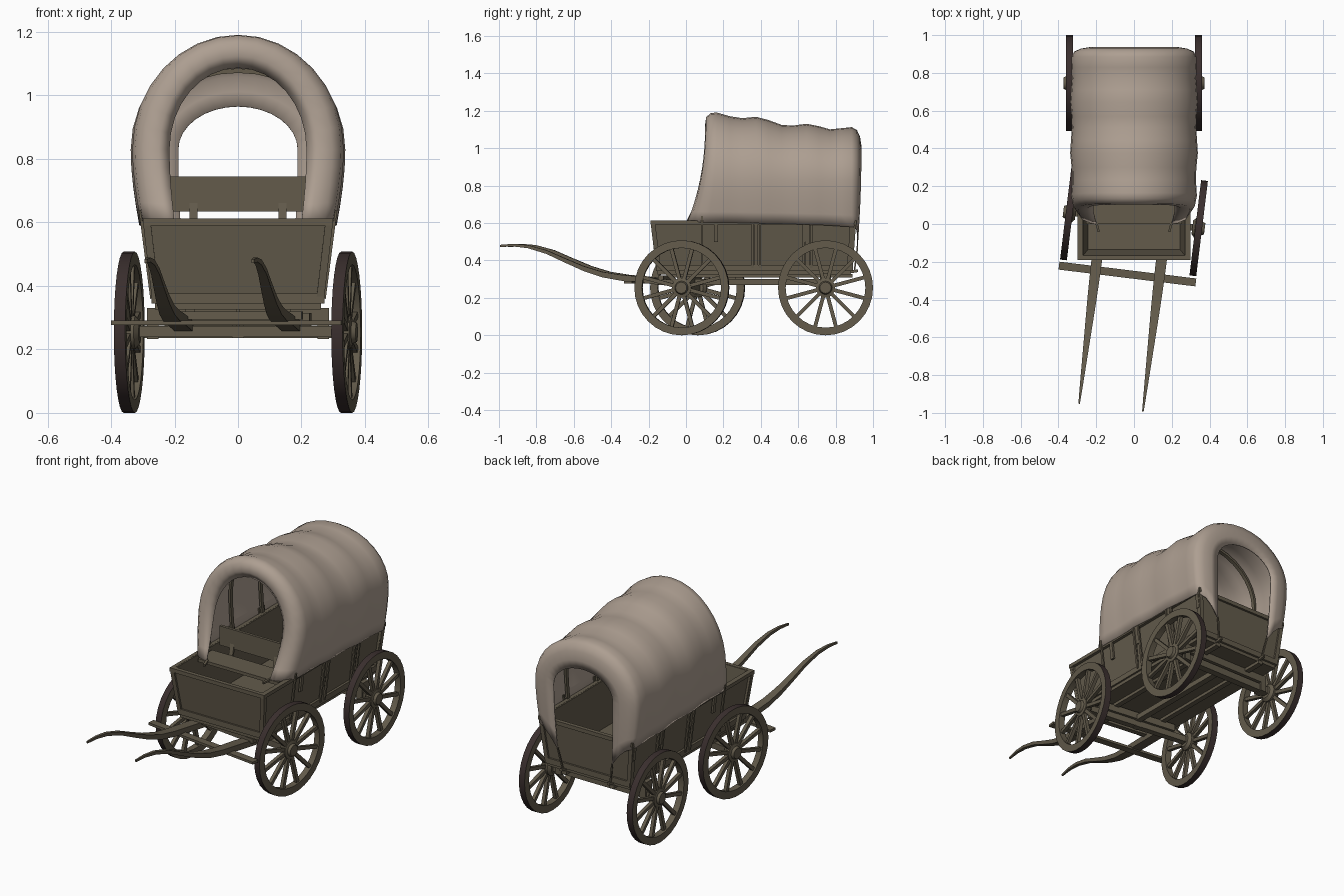
import bpy, bmesh, math
from mathutils import Vector, Matrix

if "Cube" in bpy.data.objects:
    bpy.data.objects.remove(bpy.data.objects["Cube"])

def mat(name, rgb):
    m = bpy.data.materials.new(name)
    m.diffuse_color = (*rgb, 1)
    m.use_nodes = True
    m.node_tree.nodes["Principled BSDF"].inputs["Base Color"].default_value = m.diffuse_color
    return m

WOOD = mat("weathered wood", (.125, .105, .071))
TYRE = mat("dark tyre", (.042, .028, .027))
CANVAS = mat("canvas", (.42, .345, .285))
I = Matrix.Identity(4)

def finish(name, bm, mats, M=I, angle=35, recalc=True):
    if recalc:
        bmesh.ops.recalc_face_normals(bm, faces=bm.faces)
    me = bpy.data.meshes.new(name)
    bm.to_mesh(me)
    bm.free()
    for m in mats:
        me.materials.append(m)
    me.shade_smooth()
    me.set_sharp_from_angle(angle=math.radians(angle))
    ob = bpy.data.objects.new(name, me)
    ob.matrix_world = M
    bpy.context.collection.objects.link(ob)
    return ob

def add_loft(bm, loops, caps=True, closed=True):
    rows = [[bm.verts.new(p) for p in l] for l in loops]
    n = len(rows[0])
    for a, b in zip(rows, rows[1:]):
        for i in range(n if closed else n - 1):
            j = (i + 1) % n
            bm.faces.new((a[i], a[j], b[j], b[i]))
    if caps:
        bm.faces.new(rows[0])
        bm.faces.new(rows[-1])

def add_beam(bm, p, q, w, h):
    p, q = Vector(p), Vector(q)
    d = (q - p).normalized()
    s = d.cross(Vector((0, 0, 1))) if abs(d.z) < .8 else Vector((1, 0, 0)) - d * d.x
    s.normalize()
    t = s.cross(d)
    add_loft(bm, [[c + s * w / 2 * a + t * h / 2 * b
                   for a, b in ((-1, -1), (1, -1), (1, 1), (-1, 1))] for c in (p, q)])

def beams(name, items, M=I, m=WOOD):
    bm = bmesh.new()
    for it in items:
        add_beam(bm, *it)
    return finish(name, bm, [m], M)

def add_lathe(bm, prof, n, closed):
    rings = []
    for k in range(n):
        a = math.tau * k / n
        rings.append([bm.verts.new((x, r * math.cos(a), r * math.sin(a))) for r, x in prof])
    m = len(prof)
    for k in range(n):
        a, b = rings[k], rings[(k + 1) % n]
        for i in range(m if closed else m - 1):
            j = (i + 1) % m
            bm.faces.new((a[i], a[j], b[j], b[i]))
    if not closed:
        bm.faces.new([r[0] for r in rings])
        bm.faces.new([r[-1] for r in rings])

# Wheels: rim with dark tread, twelve spokes, stepped hub
R = .254
def wheel(name, M):
    bm = bmesh.new()
    add_lathe(bm, [(.213, -.018), (R, -.018), (R, .018), (.213, .018)], 32, True)
    for f in bm.faces:
        c = f.calc_center_median()
        f.material_index = int(math.hypot(c.y, c.z) > .245)
    add_lathe(bm, [(.035, -.034), (.052, -.02), (.052, .014), (.036, .018), (.03, .032)], 16, False)
    for k in range(12):
        a = math.tau * (k + .5) / 12
        u = Vector((0, math.cos(a), math.sin(a)))
        add_beam(bm, u * .04, u * .218, .02, .02)
    finish(name, bm, [WOOD, TYRE], M)

STEER = Matrix.Translation((0, .02, 0)) @ Matrix.Rotation(math.radians(-7), 4, 'Z')
for s, side in ((1, "right"), (-1, "left")):
    flip = I if s > 0 else Matrix.Rotation(math.pi, 4, 'Z')
    wheel("rear_wheel_" + side, Matrix.Translation((s * .342, .746, R)) @ flip)
    wheel("front_wheel_" + side, STEER @ Matrix.Translation((s * .345, 0, R)) @ flip)

# Shafts, sweeping up and tapering forward
PATH = [(-1.0, .478, .008), (-.93, .482, .014), (-.85, .474, .02), (-.75, .445, .027),
        (-.65, .4, .034), (-.55, .357, .041), (-.45, .325, .048), (-.35, .308, .053),
        (-.22, .295, .057), (.0, .272, .057)]
for s, side in ((1, "right"), (-1, "left")):
    bm = bmesh.new()
    add_loft(bm, [[(s * .17 + a * w / 2, y, z + b * (.004 + w * .22))
                   for a, b in ((-1, -1), (1, -1), (1, 1), (-1, 1))] for y, z, w in PATH])
    finish("shaft_" + side, bm, [WOOD], STEER)

# Turning front axle and draw bars
beams("front_axle", [((-.335, 0, .256), (.335, 0, .256), .035, .035),
                     ((-.23, 0, .295), (.23, 0, .295), .06, .04),
                     ((-.22, -.13, .307), (.22, -.13, .307), .03, .025)], STEER)
beams("draw_bar", [((-.365, -.287, .284), (.365, -.287, .284), .042, .014)], STEER)
beams("king_pin", [((0, .02, .236), (0, .02, .34), .014, .014),
                   ((0, .02, .236), (0, .02, .242), .035, .035)])

# Rear axle, bolster and reach pole
beams("rear_axle", [((-.33, .746, .256), (.33, .746, .256), .04, .04),
                    ((-.285, .746, .305), (.285, .746, .305), .06, .045),
                    ((-.268, .746, .232), (-.268, .746, .33), .036, .06),
                    ((.268, .746, .232), (.268, .746, .33), .036, .06)])
beams("reach_pole", [((0, .02, .285), (0, .76, .285), .035, .03)])
beams("floor_joists", [((s * .15, -.1, .318), (s * .15, .89, .318), .03, .02) for s in (1, -1)])

# Wagon box: flared panels with framing
Z0, Z1 = .345, .612
X0, X1 = .255, .285
F0, F1 = -.148, -.18
B0, B1 = .88, .9
def slab(name, lo, hi):
    bm = bmesh.new()
    add_loft(bm, [lo, hi])
    finish(name, bm, [WOOD])

def quad(xa, xb, ya, yb, z):
    return [(xa, ya, z), (xb, ya, z), (xb, yb, z), (xa, yb, z)]

T = .014
slab("floor", quad(-.262, .262, F0 - .005, B0, .325), quad(-.262, .262, F0 - .005, B0, .36))
slab("front_board", quad(-X0, X0, F0, F0 + T, Z0), quad(-X1, X1, F1, F1 + T, Z1))
slab("tail_board", quad(-X0, X0, B0 - T, B0, Z0), quad(-X1, X1, B1 - T, B1, Z1))
for s, side in ((1, "right"), (-1, "left")):
    slab("side_board_" + side, quad(s * (X0 - T), s * X0, F0, B0, Z0),
         quad(s * (X1 - T), s * X1, F1, B1, Z1))
    xb, xt = s * (X0 + .006), s * (X1 + .004)
    frame = [((xt, F1 - .01, .603), (xt, B1, .603), .022, .02),
             ((xb, F0 - .008, .36), (xb, B0, .36), .022, .032)]
    frame += [((xb, yb, .35), (xt, yt, .6), .016, .022)
              for yb, yt in ((F0 + .004, F1 + .004), (.375, .375), (.65, .65), (B0 - .01, B1 - .01))]
    beams("side_frame_" + side, frame)
    # Bow staples that stick up over the rail
    beams("bow_stakes_" + side, [((s * .272, y, .36), (s * .308, y, .638), .009, .012)
                                 for y in (.085, .355, .395, .63, .67)])
for nm, ya, yb, d in (("front_frame", F0, F1, -1), ("tail_frame", B0, B1, 1)):
    ya, yb = ya + d * .003, yb + d * .001
    beams(nm, [((-.3, yb, .602), (.3, yb, .602), .02, .022),
               ((-.268, ya, .36), (.268, ya, .36), .02, .032),
               ((-.258, ya, .35), (-.287, yb, .6), .024, .016),
               ((.258, ya, .35), (.287, yb, .6), .024, .016)])

# Bench inside the front opening
beams("seat", [((-.255, .065, .595), (.255, .065, .595), .13, .018)])
beams("seat_back", [((-.22, .155, .69), (.22, .155, .69), .016, .11)]
      + [((x, .135, .59), (x, .168, .72), .025, .012) for x in (-.14, .14)])

# Arch section: ellipse above, sides tapering below
def arch(w, top, bot, yb, yt, n=16, mid=.83):
    pts = []
    def put(x, z):
        t = max(0, min(1, (z - bot) / (top - bot)))
        pts.append((x, yb + (yt - yb) * (1 - (1 - t) ** 2.2), z))
    sides = [(w * (.92 + .08 * math.sin(k / 4 * math.pi / 2)), bot + (mid - bot) * k / 4)
             for k in range(4)]
    for x, z in sides:
        put(-x, z)
    for k in range(n + 1):
        a = math.pi * (1 - k / n)
        put(w * math.cos(a), mid + (top - mid) * math.sin(a))
    for x, z in reversed(sides):
        put(x, z)
    return pts

# Canvas cover: half width, top, bottom, y at bottom, y at top
COVER = [(.217, 1.088, .6, .0, .125), (.25, 1.125, .6, .008, .105), (.295, 1.165, .605, .025, .11),
         (.322, 1.186, .605, .06, .135), (.33, 1.188, .603, .12, .165), (.325, 1.168, .603, .22, .235),
         (.327, 1.158, .602, .29, .30), (.335, 1.165, .6, .375, .375), (.331, 1.148, .598, .44, .44),
         (.326, 1.122, .597, .51, .51), (.328, 1.118, .595, .57, .57), (.335, 1.128, .592, .645, .645),
         (.331, 1.115, .59, .71, .71), (.326, 1.098, .587, .77, .77), (.328, 1.104, .583, .83, .83),
         (.327, 1.11, .58, .885, .885), (.315, 1.095, .575, .905, .912), (.28, 1.06, .56, .915, .928),
         (.235, 1.012, .52, .918, .935), (.188, .965, .46, .915, .93)]
bm = bmesh.new()
add_loft(bm, [arch(*c) for c in COVER], caps=False, closed=False)
cover = finish("canvas_cover", bm, [CANVAS], angle=60)
sol = cover.modifiers.new("thickness", 'SOLIDIFY')
sol.thickness = .006
sol.offset = 0

# Wooden bows under the canvas
for i, (y, top) in enumerate(((.16, 1.165), (.375, 1.145), (.645, 1.108), (.885, 1.085))):
    inner, outer = arch(.303, top - .014, .5, y, y), arch(.315, top, .5, y, y)
    bm = bmesh.new()
    add_loft(bm, [[(a[0], y - .011, a[2]), (b[0], y - .011, b[2]),
                   (b[0], y + .011, b[2]), (a[0], y + .011, a[2])] for a, b in zip(inner, outer)])
    finish("bow_%d" % (i + 1), bm, [WOOD])

# Tie cords at the canvas corners
beams("tie_cords", [c for s in (1, -1) for c in (
    ((s * .2, .01, .605), (s * .187, -.04, .597), .012, .012),
    ((s * .173, .916, .465), (s * .15, .9, .34), .008, .008),
    ((s * .15, .86, .335), (s * .15, .92, .345), .014, .014))])
